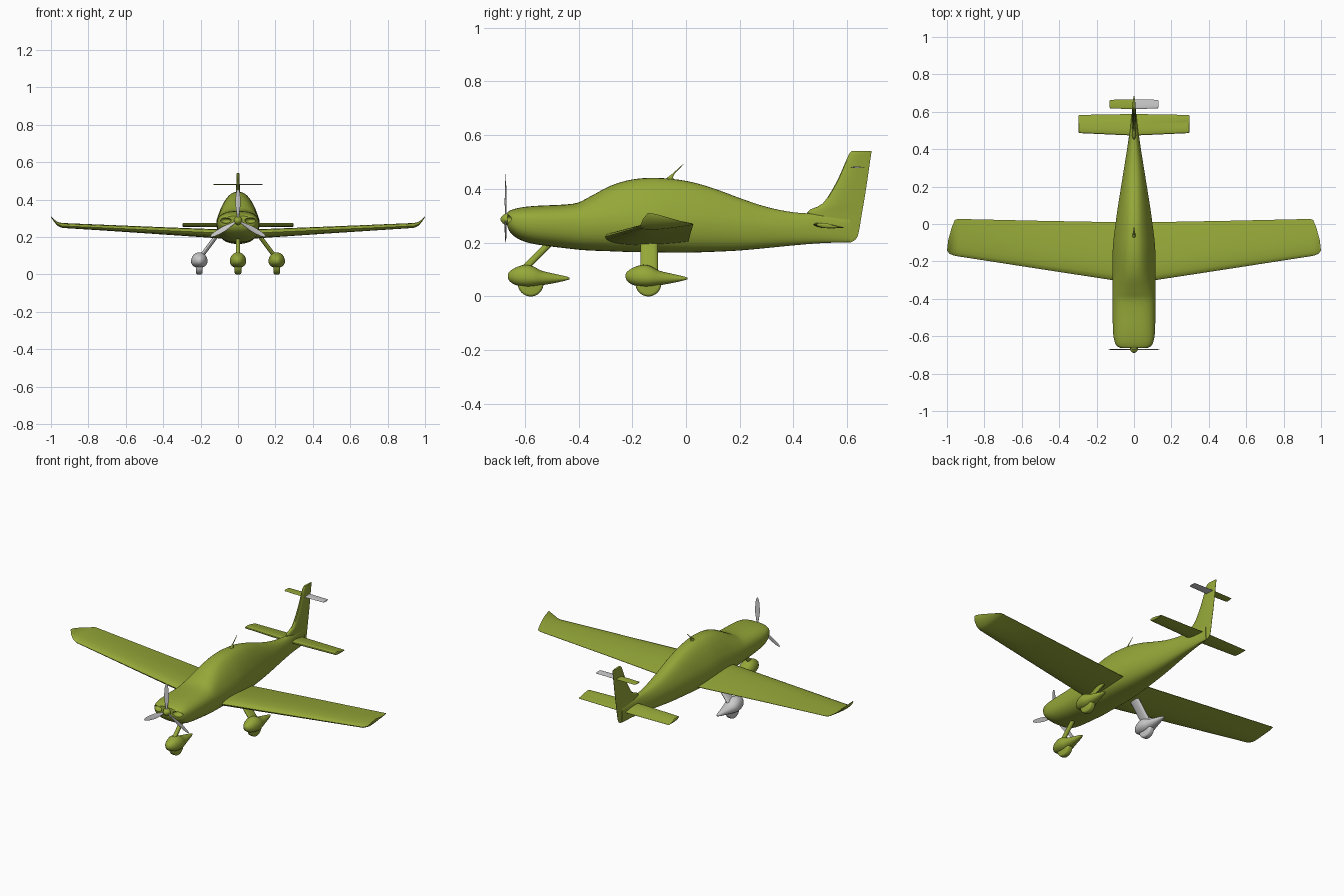
import bpy, bmesh, math
from mathutils import Vector, Matrix

if "Cube" in bpy.data.objects:
    bpy.data.objects.remove(bpy.data.objects["Cube"])

green = bpy.data.materials.new("olive_paint")
green.diffuse_color = (0.30, 0.39, 0.04, 1)
green.use_nodes = True
green.node_tree.nodes["Principled BSDF"].inputs["Base Color"].default_value = green.diffuse_color


def finish(ob, mat=green, angle=35):
    if mat:
        ob.data.materials.append(mat)
    bpy.ops.object.select_all(action='DESELECT')
    ob.select_set(True)
    bpy.context.view_layer.objects.active = ob
    bpy.ops.object.shade_smooth_by_angle(angle=math.radians(angle))
    return ob


def loft(name, rings, mat=green, angle=35, smooth=True):
    """Skin a list of equal-length closed rings and cap both ends."""
    bm = bmesh.new()
    vs = [[bm.verts.new(p) for p in r] for r in rings]
    n = len(vs[0])
    for a, b in zip(vs, vs[1:]):
        for i in range(n):
            bm.faces.new((a[i], a[(i + 1) % n], b[(i + 1) % n], b[i]))
    bm.faces.new(vs[0])
    bm.faces.new(vs[-1])
    bmesh.ops.recalc_face_normals(bm, faces=bm.faces)
    me = bpy.data.meshes.new(name)
    bm.to_mesh(me)
    bm.free()
    ob = bpy.data.objects.new(name, me)
    bpy.context.collection.objects.link(ob)
    return finish(ob, mat, angle) if smooth else ob


def spline(rows, steps=4):
    """Catmull-Rom interpolation of station rows."""
    out = []
    for i in range(len(rows) - 1):
        p = [rows[max(i - 1, 0)], rows[i], rows[i + 1], rows[min(i + 2, len(rows) - 1)]]
        for s in range(steps):
            t = s / steps
            out.append([0.5 * (2 * b + (c - a) * t + (2 * a - 5 * b + 4 * c - d) * t * t
                               + (3 * b - a - 3 * c + d) * t ** 3) for a, b, c, d in zip(*p)])
    return out + [list(rows[-1])]


def power(v, e):
    return math.copysign(abs(v) ** e, v)


def body_ring(y, zb, zt, zm, w, k, n=2.7, cx=0, count=40):
    """Rounded-box section, narrowing towards the top by factor k."""
    ring = []
    for i in range(count):
        a = 2 * math.pi * i / count
        x, s = w * power(math.cos(a), 2 / n), power(math.sin(a), 2 / n)
        z = zm + s * ((zt - zm) if s > 0 else (zm - zb))
        ring.append((cx + x * (1 - k * max(s, 0)), y, z))
    return ring


def foil(le, te, thick, up):
    """Airfoil ring between leading and trailing points."""
    le, te, up = Vector(le), Vector(te), Vector(up)
    f = lambda t: 5 * (.2969 * t ** .5 - .126 * t - .3516 * t * t + .2843 * t ** 3 - .0995 * t ** 4)
    ts = [.5 - .5 * math.cos(math.pi * i / 10) for i in range(11)]
    pts = [(t, 1) for t in ts] + [(t, -1) for t in ts[-1:0:-1]]
    return [le.lerp(te, t) + up * (s * thick * (f(t) + .01)) for t, s in pts]


def span(name, stations):
    """Symmetric wing; stations are x, le_y, le_z, te_y, te_z, thickness, te_x."""
    def ring(r, m):
        x, ly, lz, ty, tz, th, tx = r
        return foil((m * x, ly, lz), (m * tx, ty, tz), th, (0, 0, 1))
    return loft(name, [ring(r, -1) for r in stations[::-1]] + [ring(r, 1) for r in stations])


# Fuselage: y, bottom, top, widest height, half width, top narrowing
hull = loft("fuselage", [body_ring(*r) for r in spline([
    (-.664, .258, .313, .287, .070, 0),
    (-.652, .236, .321, .285, .092, .02),
    (-.62, .212, .330, .282, .106, .05),
    (-.56, .194, .337, .280, .113, .1),
    (-.42, .176, .345, .280, .114, .12),
    (-.36, .171, .370, .280, .115, .2),
    (-.28, .168, .412, .285, .115, .34),
    (-.20, .165, .435, .288, .115, .38),
    (-.11, .164, .441, .288, .112, .38),
    (.0, .163, .430, .285, .099, .38),
    (.1, .166, .403, .280, .085, .36),
    (.2, .171, .366, .270, .069, .3),
    (.3, .180, .333, .262, .053, .25),
    (.4, .190, .313, .255, .037, .2),
    (.5, .198, .306, .250, .023, .1),
    (.61, .202, .290, .248, .009, 0)])], smooth=False)

# Cowl air inlets, cut into the nose
for m in (-1, 1):
    bpy.ops.mesh.primitive_uv_sphere_add(segments=24, ring_count=12, radius=1,
                                         location=(m * .066, -.664, .288))
    cut = bpy.context.object
    cut.name = "inlet_cutter"
    cut.scale = (.030, .035, .015)
    cut.hide_render = True
    mod = hull.modifiers.new("inlet", 'BOOLEAN')
    mod.operation, mod.object, mod.solver = 'DIFFERENCE', cut, 'EXACT'
    bpy.context.view_layer.objects.active = hull
    bpy.ops.object.modifier_apply(modifier=mod.name)
    bpy.data.objects.remove(cut)
finish(hull)

# Main wing with upturned tips
span("wing", [
    (.03, -.312, .218, .008, .203, .048, .03),
    (.115, -.300, .222, .010, .208, .046, .115),
    (.5, -.241, .239, .017, .237, .036, .5),
    (.94, -.173, .259, .027, .268, .025, .94),
    (.965, -.168, .268, .022, .272, .020, .958),
    (.985, -.160, .288, -.02, .280, .013, .975),
    (1.0, -.143, .309, -.085, .299, .006, .993)])

# Tailplane
span("tailplane", [(.005, .473, .268, .588, .256, .019, .005),
                   (.294, .486, .268, .583, .256, .017, .294),
                   (.297, .492, .267, .578, .258, .008, .297)])

# Fin and rudder: z, leading y, trailing y, thickness
loft("fin", [foil((0, a, z), (0, b, z), t, (1, 0, 0)) for z, a, b, t in spline([
    (.201, .50, .612, .014), (.211, .49, .630, .018), (.235, .47, .642, .022),
    (.312, .45, .655, .024), (.345, .508, .661, .024), (.42, .557, .673, .021),
    (.49, .589, .683, .018), (.528, .606, .689, .016), (.541, .617, .690, .012)], 3)])

# Small crossbar on the fin, one half painted
for name, m, mat in (("left_fin_bar", -1, green), ("right_fin_bar", 1, None)):
    loft(name, [foil((m * x, a, .481), (m * x, b, .481), .005, (0, 0, 1))
                for x, a, b in ((0, .614, .666), (.127, .618, .664), (.130, .624, .660))], mat)

# Spinner
loft("spinner", [body_ring(y, .287 - r, .287 + r, .287, r, 0, 2, count=24) for y, r in
                 ((-.69, .003), (-.687, .009), (-.681, .016), (-.672, .021), (-.655, .024))])

# Three propeller blades with twist
for i in range(3):
    turn = Matrix.Translation((0, -.671, .287)) @ Matrix.Rotation(i * math.tau / 3, 4, 'Y')
    rings = []
    for r, w, th, tw in spline([(.012, .006, .005, 50), (.04, .009, .004, 40), (.08, .0145, .003, 26),
                                (.12, .0135, .002, 18), (.155, .009, .0015, 13), (.168, .003, .001, 12)], 3):
        ca, sa = math.cos(math.radians(tw)), math.sin(math.radians(tw))
        ring = []
        for j in range(14):
            u, v = w * math.cos(j * math.tau / 14), th * math.sin(j * math.tau / 14)
            ring.append(turn @ Vector((u * ca - v * sa, (u * sa + v * ca) * .5, r)))
        rings.append(ring)
    loft(f"propeller_blade_{i + 1}", rings, None, 60)

# Wheels with teardrop fairings: offset y, bottom, top, middle, half width
pod = [(-.085, .070, .082, .076, .006), (-.078, .056, .093, .074, .018), (-.055, .042, .108, .072, .034),
       (-.02, .035, .118, .070, .043), (.01, .036, .112, .068, .043), (.04, .041, .096, .067, .035),
       (.09, .050, .084, .066, .021), (.13, .059, .075, .066, .011), (.145, .064, .070, .067, .004)]


def gear(name, x, y, mat):
    loft(name + "_fairing", [body_ring(y + r[0], *r[1:], 0, 2.1, x, 24) for r in spline(pod, 3)], mat)
    bpy.ops.mesh.primitive_cylinder_add(vertices=40, radius=.048, depth=.036, location=(x, y, .048),
                                        rotation=(0, math.pi / 2, 0))
    ob = bpy.context.object
    ob.name = name + "_wheel"
    bev = ob.modifiers.new("round", 'BEVEL')
    bev.width, bev.segments = .010, 3
    bpy.ops.object.modifier_apply(modifier=bev.name)
    finish(ob, mat)


def strut(name, top, bottom, hx, hy, mat):
    ring = lambda c: [(c[0] + hx * math.cos(j * math.tau / 20),
                       c[1] + hy * power(math.sin(j * math.tau / 20), .7), c[2]) for j in range(20)]
    loft(name, [ring(top), ring(bottom)], mat)


gear("nose", 0, -.578, green)
strut("nose_strut", (0, -.505, .20), (0, -.605, .10), .011, .017, green)
for name, m, mat in (("left_main", -1, None), ("right_main", 1, green)):
    gear(name, m * .207, -.14, mat)
    strut(name + "_strut", (m * .095, -.137, .232), (m * .198, -.137, .095), .014, .032, mat)

# Roof antenna: raked needle on a small base
loft("antenna", [[(w * math.cos(j * math.tau / 10), y + d * math.sin(j * math.tau / 10), z) for j in range(10)]
                 for y, z, w, d in ((-.062, .434, .010, .018), (-.058, .444, .006, .010),
                                    (-.045, .458, .0025, .004), (-.010, .492, .001, .0015))])
